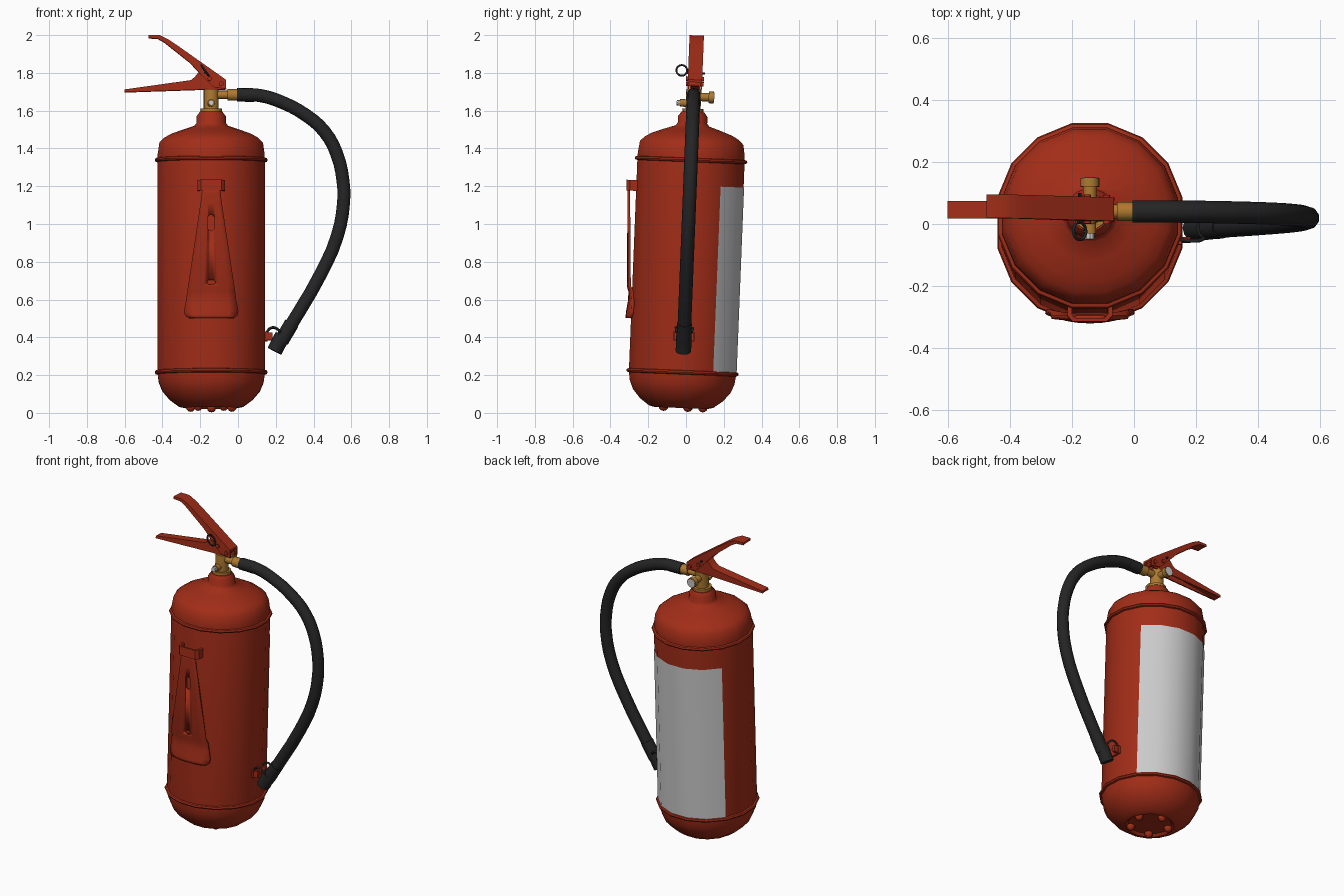
import bpy, bmesh, math
from math import sin, cos, pi, radians
from mathutils import Matrix, Vector

if "Cube" in bpy.data.objects:
    bpy.data.objects.remove(bpy.data.objects["Cube"])

CX = -0.142          # cylinder axis
SIDES = 16


def material(name, rgb):
    m = bpy.data.materials.new(name)
    m.diffuse_color = (*rgb, 1)
    m.use_nodes = True
    m.node_tree.nodes["Principled BSDF"].inputs["Base Color"].default_value = m.diffuse_color
    return m


RED = material("red_paint", (0.36, 0.026, 0.009))
BRASS = material("brass", (0.42, 0.19, 0.03))
BLACK = material("black_rubber", (0.018, 0.018, 0.018))


def finish(name, bm, mat=None, angle=40):
    bmesh.ops.recalc_face_normals(bm, faces=bm.faces)
    me = bpy.data.meshes.new(name)
    bm.to_mesh(me)
    bm.free()
    ob = bpy.data.objects.new(name, me)
    bpy.context.collection.objects.link(ob)
    if mat:
        me.materials.append(mat)
    bpy.ops.object.select_all(action='DESELECT')
    ob.select_set(True)
    bpy.context.view_layer.objects.active = ob
    bpy.ops.object.shade_smooth_by_angle(angle=radians(angle))
    return ob


def lathe(name, profile, mat, closed=False):
    """Revolve (flat radius, z) points about the body axis."""
    bm = bmesh.new()
    k = 1 / cos(pi / SIDES)
    rings = [[bm.verts.new((CX + r * k * cos((i + .5) * 2 * pi / SIDES),
                            r * k * sin((i + .5) * 2 * pi / SIDES), z))
              for i in range(SIDES)] for r, z in profile]
    pairs = list(zip(rings, rings[1:])) + ([(rings[-1], rings[0])] if closed else [])
    for a, b in pairs:
        for i in range(SIDES):
            j = (i + 1) % SIDES
            bm.faces.new((a[i], a[j], b[j], b[i]))
    if not closed:
        bm.faces.new(rings[0])
        bm.faces.new(rings[-1])
    return finish(name, bm, mat)


def cyl(name, p0, p1, r0, mat, r1=None, n=12):
    p0, p1 = Vector(p0), Vector(p1)
    d = p1 - p0
    bm = bmesh.new()
    rot = d.to_track_quat('Z', 'Y').to_matrix().to_4x4()
    bmesh.ops.create_cone(bm, cap_ends=True, segments=n, radius1=r0,
                          radius2=r0 if r1 is None else r1, depth=d.length,
                          matrix=Matrix.Translation((p0 + p1) / 2) @ rot)
    return finish(name, bm, mat)


def prisms(name, parts, mat, axis='y'):
    """Extrude 2D outlines: xz outlines along y, or xy outlines along z."""
    bm = bmesh.new()
    for poly, a, b in parts:
        put = (lambda u, v, w: (u, w, v)) if axis == 'y' else (lambda u, v, w: (u, v, w))
        lo = [bm.verts.new(put(u, v, a)) for u, v in poly]
        hi = [bm.verts.new(put(u, v, b)) for u, v in poly]
        bm.faces.new(lo)
        bm.faces.new(hi)
        for i in range(len(poly)):
            j = (i + 1) % len(poly)
            bm.faces.new((lo[i], lo[j], hi[j], hi[i]))
    return finish(name, bm, mat)


def tube(name, pts, r, mat, res=4, cyclic=False):
    cu = bpy.data.curves.new(name, 'CURVE')
    cu.dimensions = '3D'
    cu.bevel_depth, cu.bevel_resolution = r, 3
    cu.resolution_u, cu.use_fill_caps = res, True
    s = cu.splines.new('BEZIER')
    s.bezier_points.add(len(pts) - 1)
    for b, p in zip(s.bezier_points, pts):
        b.co = p
        b.handle_left_type = b.handle_right_type = 'AUTO'
    s.use_cyclic_u = cyclic
    cu.materials.append(mat)
    ob = bpy.data.objects.new(name, cu)
    bpy.context.collection.objects.link(ob)
    return ob


# Pressure cylinder with domed ends, seam bands and feet
lathe("cylinder_body", [(.02, .04), (.125, .04), (.14, .026), (.17, .033), (.22, .07), (.258, .115),
                        (.277, .16), (.284, .21), (.284, 1.34), (.283, 1.37), (.274, 1.43),
                        (.25, 1.455), (.212, 1.477), (.15, 1.5), (.09, 1.52), (.078, 1.535), (.078, 1.57),
                        (.06, 1.595), (.02, 1.597)], RED)
for label, z in (("lower", .215), ("upper", 1.34)):
    lathe(label + "_seam_band", [(.28, z - .012), (.294, z - .008), (.298, z),
                                 (.294, z + .008), (.28, z + .012)], RED, closed=True)
for i in range(5):
    a = i * 2 * pi / 5 + .3
    bm = bmesh.new()
    bmesh.ops.create_uvsphere(bm, u_segments=10, v_segments=6, radius=.025,
                              matrix=Matrix.Translation((CX + .115 * cos(a), .115 * sin(a), .032)))
    finish(f"foot_{i + 1}", bm, RED)

# Blank label wrapped round five faces of the back
bm = bmesh.new()
R = .2865 / cos(pi / SIDES)
cols = [[bm.verts.new((CX + R * cos(a), R * sin(a), z)) for z in (.205, 1.205)]
        for a in [(i + 1.5) * 2 * pi / SIDES for i in range(6)]]
for a, b in zip(cols, cols[1:]):
    bm.faces.new((a[0], b[0], b[1], a[1]))
finish("label", bm)

# Brass valve, gauge and outlet
cyl("valve_collar", (CX, 0, 1.59), (CX, 0, 1.612), .056, BRASS, n=16)
cyl("valve_stem", (CX, 0, 1.60), (CX, 0, 1.715), .04, BRASS, n=16)
cyl("gauge_neck", (CX, 0, 1.675), (CX, .085, 1.675), .022, BRASS)
cyl("gauge_case", (CX, .08, 1.675), (CX, .108, 1.675), .031, BRASS, n=16)
cyl("gauge_face", (CX, .105, 1.675), (CX, .110, 1.675), .026, None, n=16)
cyl("test_port", (CX, 0, 1.64), (CX, -.07, 1.64), .02, BRASS)
cyl("test_port_cap", (CX, -.068, 1.64), (CX, -.088, 1.64), .015, None, n=8)
cyl("outlet_neck", (CX, 0, 1.685), (-.05, 0, 1.685), .022, BRASS)
cyl("outlet_nut", (-.055, 0, 1.685), (-.005, 0, 1.685), .031, BRASS)

# Folded-sheet squeeze lever and carry handle: top strip plus two cheeks
T = .008


def channel(name, top, bottom, half, y):
    strip = top + [(u, v - .013) for u, v in reversed(top)]
    cheek = top + bottom
    prisms(name, [(strip, y - half + T, y + half - T), (cheek, y - half, y - half + T),
                  (cheek, y + half - T, y + half)], RED)


channel("squeeze_lever",
        [(-.475, 2.0), (-.415, 2.0), (-.37, 1.978), (-.32, 1.945), (-.065, 1.765)],
        [(-.062, 1.715), (-.13, 1.725), (-.19, 1.785), (-.255, 1.855), (-.39, 1.962),
         (-.425, 1.982), (-.475, 1.985)], .038, .004)
channel("carry_handle",
        [(-.6, 1.713), (-.25, 1.762), (-.23, 1.778), (-.208, 1.805), (-.16, 1.795), (-.075, 1.76)],
        [(-.07, 1.712), (-.19, 1.712), (-.6, 1.698)], .028, .004)
for i, (x, z) in enumerate([(-.088, 1.742), (-.15, 1.77)]):
    cyl(f"lever_rivet_{i + 1}", (x, -.043, z), (x, .051, z), .012, RED, n=10)

# Safety pin and pull ring
cyl("safety_pin", (-.175, -.045, 1.80), (-.175, .055, 1.80), .006, BLACK, n=8)
tube("pull_ring", [(-.175 - .02 * sin(a), -.068 + .028 * cos(a), 1.812 + .028 * sin(a))
                   for a in [i * pi / 4 for i in range(8)]], .005, BLACK, 3, True)

# Hose with end sleeves and nozzle
path = [(0, 1.685), (.114, 1.682), (.235, 1.645), (.366, 1.573), (.458, 1.49), (.522, 1.375),
        (.556, 1.227), (.559, 1.116), (.525, .935), (.437, .734), (.273, .453), (.22, .365)]
tube("hose", [(x, 0, z) for x, z in path], .036, BLACK, 3)
cyl("hose_sleeve_top", (-.005, 0, 1.685), (.085, 0, 1.684), .036, BLACK)
cyl("hose_sleeve_end", (.285, 0, .475), (.23, 0, .382), .039, BLACK)
cyl("nozzle", (.236, 0, .41), (.193, 0, .327), .041, BLACK)

# Hose clip and wire loop
prisms("hose_clip", [([(.135, .38), (.155, .38), (.155, .43), (.135, .43)], -.056, .056),
                     ([(.15, .385), (.182, .385), (.182, .425), (.15, .425)], -.05, -.032),
                     ([(.15, .385), (.182, .385), (.182, .425), (.15, .425)], .032, .05)], RED)
for s, side in ((-1, "front"), (1, "back")):
    tube(side + "_clip_wire", [(.15, s * .04, .42), (.163, s * .043, .442), (.185, s * .045, .452),
                               (.21, s * .044, .443), (.225, s * .036, .425)], .006, BLACK, 3)

# Wall bracket: tapered tongue with a curved foot; rows are z, half width, y, curvature
rows = [(1.2, .048, -.322, 0), (1.15, .05, -.322, 0), (1.1, .056, -.32, 0), (.66, .122, -.306, .5),
        (.63, .126, -.296, .9), (.58, .132, -.297, 1.2), (.53, .142, -.304, 1.4),
        (.505, .137, -.306, 1.4), (.49, .118, -.306, 1.4)]
bm = bmesh.new()
grid = [[bm.verts.new((CX + w * u, y + k * (w * u) ** 2, z)) for u in (-1, -.66, -.33, 0, .33, .66, 1)]
        for z, w, y, k in rows]
for a, b in zip(grid, grid[1:]):
    for i in range(6):
        bm.faces.new((a[i], b[i], b[i + 1], a[i + 1]))
tongue = finish("bracket_tongue", bm, RED)
solid = tongue.modifiers.new("thickness", 'SOLIDIFY')
solid.thickness, solid.offset = .014, 0
for i, (z, hx, hz) in enumerate([(.995, .016, .04), (.68, .022, .012)]):
    c = .008
    outline = [(CX + sx * x, z + sz * v) for sx, sz, pts in
               ((1, 1, ((hx, hz - c), (hx - c, hz))), (-1, 1, ((hx - c, hz), (hx, hz - c))),
                (-1, -1, ((hx, hz - c), (hx - c, hz))), (1, -1, ((hx - c, hz), (hx, hz - c))))
               for x, v in pts]
    cutter = prisms(f"slot_cutter_{i + 1}", [(outline, -.36, -.287)], None)
    cutter.hide_render = True
    cutter.hide_set(True)
    cut = tongue.modifiers.new("slot", 'BOOLEAN')
    cut.object, cut.operation = cutter, 'DIFFERENCE'

# Welded hook that holds the tongue
hook = [(-.072, -.27), (-.072, -.318), (-.055, -.336), (.055, -.336), (.072, -.318), (.072, -.27),
        (.058, -.27), (.058, -.312), (.048, -.324), (-.048, -.324), (-.058, -.312), (-.058, -.27)]
prisms("bracket_hook", [([(CX + x, y) for x, y in hook], 1.165, 1.222)], RED, axis='z')

# Whole extinguisher leans slightly backwards
bpy.context.view_layer.update()
lean = Matrix.Translation((0, -.027, 0)) @ Matrix.Rotation(-.04, 4, 'X')
for ob in bpy.data.objects:
    ob.matrix_world = lean @ ob.matrix_world
